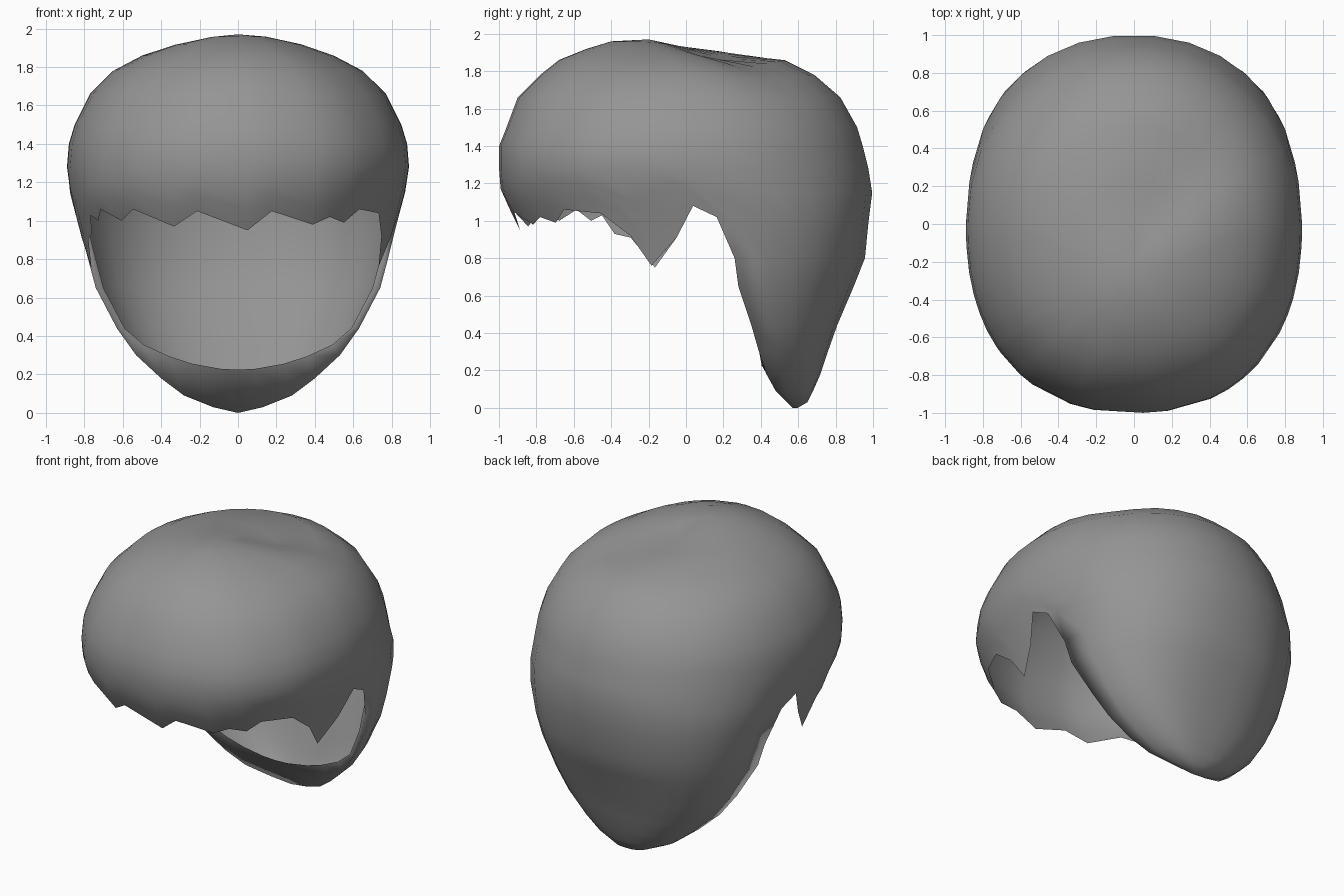
import bpy
import bmesh
from math import sin, cos, exp, radians, copysign

default_cube = bpy.data.objects.get("Cube")
if default_cube:
    bpy.data.objects.remove(default_cube, do_unlink=True)

# Horizontal sections: height, front y, widest y, back y, half width
SECTIONS = [
    (1.96, -.4, -.2, 0, .15),
    (1.92, -.53, -.12, .22, .33),
    (1.86, -.68, -.02, .53, .5),
    (1.78, -.78, 0, .69, .65),
    (1.66, -.9, 0, .83, .77),
    (1.5, -.96, 0, .92, .85),
    (1.4, -1, 0, .95, .88),
    (1.28, -1, 0, .98, .89),
    (1.15, -.99, .12, 1, .87),
    (1, -.91, .25, .98, .83),
    (.8, -.82, .26, .96, .78),
    (.65, -.8, .28, .9, .74),
    (.44, -.8, .35, .81, .63),
    (.3, -.8, .39, .76, .53),
    (.18, -.8, .43, .72, .4),
    (.09, -.8, .48, .68, .28),
    (.03, -.8, .54, .65, .13),
    (0, -.8, .57, .6, 0),
]
CROWN_ROWS = 8      # rows shared by fringe and back
FRINGE_STEPS = 3    # rows from the crown down to the ragged rim
LIP_START = 9       # first row of the turned-in lip
LIP_INSET = .04

# Ragged rim: angle from the front toward the left, height
RIM = [
    (-88, 1.02), (-85, 1.08), (-78, .91), (-71, .75), (-65, .91), (-60, .93),
    (-58, 1.03), (-53, 1), (-50, 1.06), (-40, 1), (-34, 1.06), (-19, .97),
    (-11, 1.05), (2, .95), (9, 1.05), (24, .98), (31, 1.02), (38, .99),
    (45, 1.06), (58, 1.04), (65, .92), (70, .76), (78, .91), (85, 1.08),
    (88, 1.02),
]


def section_at(height):
    """Interpolate the section table at a height."""
    for upper, lower in zip(SECTIONS, SECTIONS[1:]):
        if upper[0] >= height >= lower[0]:
            t = (upper[0] - height) / (upper[0] - lower[0])
            return [a + (b - a) * t for a, b in zip(upper, lower)]
    return SECTIONS[0]


def rounded(value, power):
    """Superellipse term: a lower power is boxier."""
    return copysign(abs(value) ** power, value)


def parting(x, y):
    """Depth of the shallow diagonal hollow across the crown."""
    along = .8 * (x - .2) + .6 * (y - .2)
    across = .8 * (y - .2) - .6 * (x - .2)
    return .06 * exp(-(along / .4) ** 2 - (across / .2) ** 2)


def shell_point(angle, height):
    """Point on the outer shell."""
    _, front, middle, back, width = section_at(height)
    turn = radians(angle)
    at_back = cos(turn) < -.001
    power = .78 + .13 * height if at_back else .74 + .1 * height
    side = rounded(sin(turn), power)
    depth = rounded(-cos(turn), power)
    if abs(cos(turn)) < .001:
        depth = 0
    # The right side of the fringe flares out above its rim
    if angle < 0:
        fade = min(1, max(0, (1.28 - height) / .15))
        width += .05 * fade * abs(sin(2 * turn))
    reach = back - middle if at_back else middle - front
    x, y = width * side, middle + reach * depth
    if height > 1.5:
        height -= parting(x, y)
    return x, y, height


def lip_point(side, row):
    """Point on the inner edge of the turned-in lip."""
    x = max(0, SECTIONS[row][4] - LIP_INSET)
    height = max(SECTIONS[row][0], .225 + .54 * x * x)
    return side * x, section_at(height)[2] - .01 + .08 * x * x, height


bm = bmesh.new()
levels = [s[0] for s in SECTIONS]

# Columns of the fringe, then of the long back
columns = []
for angle, rim in RIM:
    start = levels[CROWN_ROWS - 1]
    heights = levels[:CROWN_ROWS] + [
        start + (rim - start) * i / FRINGE_STEPS
        for i in range(1, FRINGE_STEPS + 1)]
    columns.append([bm.verts.new(shell_point(angle, z)) for z in heights])
for angle in range(90, 271, 12):
    columns.append([bm.verts.new(shell_point(angle, z)) for z in levels])

# Skin neighbouring columns, closing the crown at its top
apex = bm.verts.new((0, -.2, 1.97))
for here, beside in zip(columns, columns[1:] + columns[:1]):
    bm.faces.new((apex, here[0], beside[0]))
    for i in range(min(len(here), len(beside)) - 1):
        bm.faces.new((here[i], here[i + 1], beside[i + 1], beside[i]))

# Lip turned in along the front edge of the back
for side, edge in ((1, columns[len(RIM)]), (-1, columns[-1])):
    lip = [bm.verts.new(lip_point(side, r))
           for r in range(LIP_START, len(SECTIONS))]
    outer = edge[LIP_START:]
    for i in range(len(lip) - 1):
        quad = (outer[i], lip[i], lip[i + 1], outer[i + 1])
        bm.faces.new(quad if side > 0 else quad[::-1])

bmesh.ops.remove_doubles(bm, verts=bm.verts[:], dist=.008)
bmesh.ops.recalc_face_normals(bm, faces=bm.faces[:])
if sum(f.normal.z for f in apex.link_faces) < 0:
    bmesh.ops.reverse_faces(bm, faces=bm.faces[:])
for face in bm.faces:
    face.smooth = True

mesh = bpy.data.meshes.new("hair_shell")
bm.to_mesh(mesh)
bm.free()
hair = bpy.data.objects.new("hair_shell", mesh)
bpy.context.collection.objects.link(hair)

# Plain grey material
grey = bpy.data.materials.new("plain_grey")
grey.use_nodes = True
colour = (.3, .3, .3, 1)
grey.diffuse_color = colour
grey.node_tree.nodes["Principled BSDF"].inputs["Base Color"].default_value = colour
mesh.materials.append(grey)
